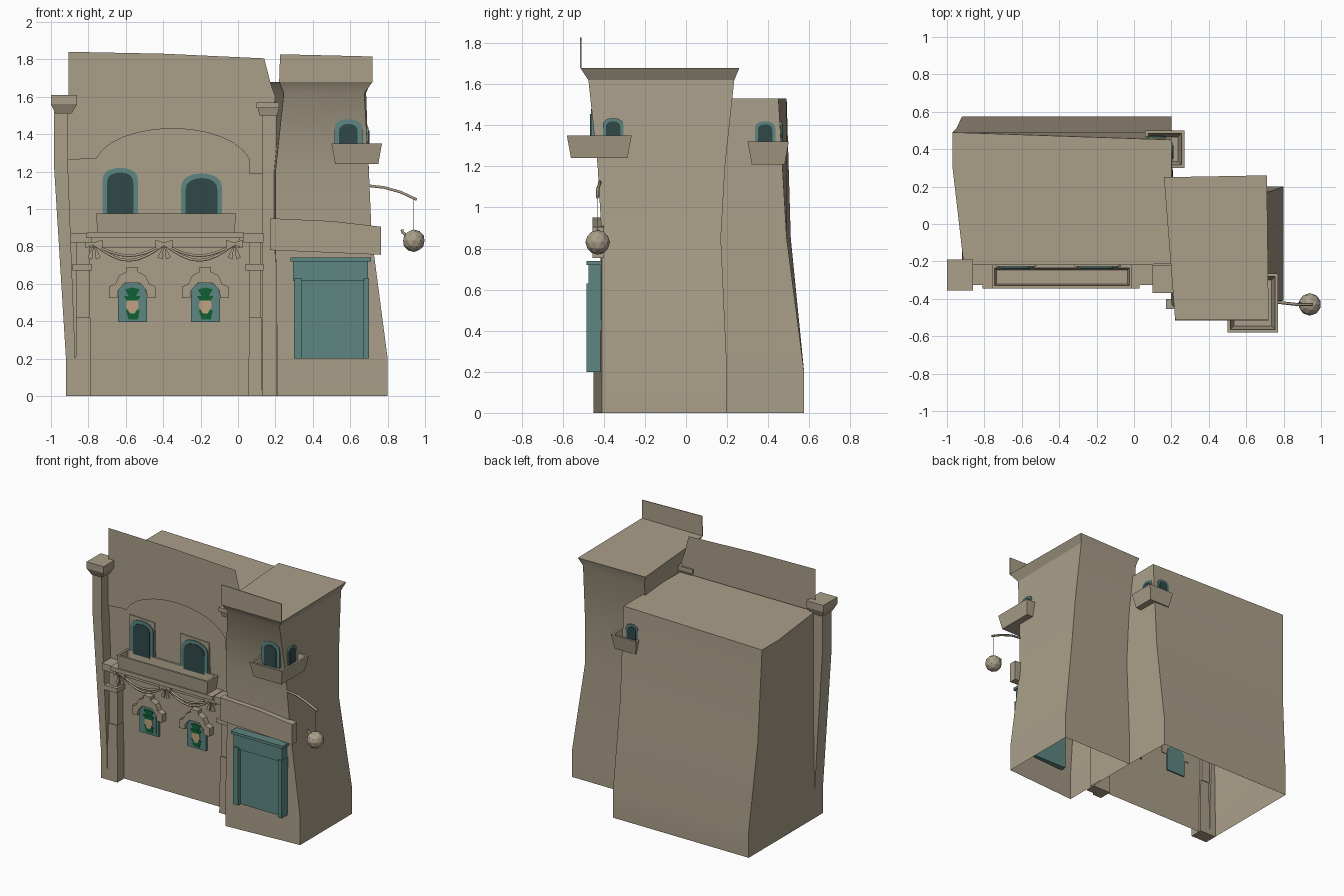
import bpy, bmesh, math
from mathutils import Vector

if "Cube" in bpy.data.objects:
    bpy.data.objects.remove(bpy.data.objects["Cube"], do_unlink=True)


def material(name, rgb):
    m = bpy.data.materials.new(name)
    m.use_nodes = True
    m.diffuse_color = (*rgb, 1)
    m.node_tree.nodes["Principled BSDF"].inputs["Base Color"].default_value = (*rgb, 1)
    return m


STONE = material("sandstone", (0.40, 0.345, 0.25))
TEAL = material("teal paint", (0.11, 0.24, 0.22))
GLASS = material("dark glass", (0.03, 0.065, 0.065))
GREEN = material("deep green", (0.005, 0.12, 0.035))
TAN = material("tan", (0.52, 0.36, 0.22))


def finish(name, bm, mat, smooth=False):
    bmesh.ops.recalc_face_normals(bm, faces=bm.faces)
    me = bpy.data.meshes.new(name)
    bm.to_mesh(me)
    bm.free()
    me.materials.append(mat)
    ob = bpy.data.objects.new(name, me)
    bpy.context.collection.objects.link(ob)
    if smooth:
        bpy.ops.object.select_all(action='DESELECT')
        ob.select_set(True)
        bpy.context.view_layer.objects.active = ob
        bpy.ops.object.shade_smooth_by_angle(angle=math.radians(30))
    return ob


def loft(name, rings, mat=STONE, bottom=True, smooth=False):
    """Skin a stack of (z, [(x, y), ...]) rings and cap it."""
    bm = bmesh.new()
    rows = [[bm.verts.new((x, y, z)) for x, y in ring] for z, ring in rings]
    n = len(rows[0])
    for a, b in zip(rows, rows[1:]):
        for i in range(n):
            j = (i + 1) % n
            bm.faces.new((a[i], a[j], b[j], b[i]))
    bm.faces.new(rows[-1])
    if bottom:
        bm.faces.new(rows[0][::-1])
    return finish(name, bm, mat, smooth)


def rect(x0, x1, y0, y1, grow=0):
    return [(x0 - grow, y0 - grow), (x1 + grow, y0 - grow),
            (x1 + grow, y1 + grow), (x0 - grow, y1 + grow)]


def box(name, x0, x1, y0, y1, z0, z1, mat=STONE, flare=0):
    return loft(name, [(z0, rect(x0, x1, y0, y1)), (z1, rect(x0, x1, y0, y1, flare))], mat)


def trough(name, x0, x1, y0, y1, z0, z1, flare=0.02, wall=0.015):
    """Open-topped balcony box."""
    return loft(name, [(z0, rect(x0, x1, y0, y1, -flare)), (z1, rect(x0, x1, y0, y1)),
                       (z1, rect(x0, x1, y0, y1, -wall)),
                       (z0 + 0.02, rect(x0, x1, y0, y1, -flare - wall))])


def plate(name, pts, pos, depth, mat=STONE, axis='y'):
    """Extrude a (u, z) outline from pos by depth along the axis."""
    bm = bmesh.new()
    to3 = (lambda u, z: (u, pos, z)) if axis == 'y' else (lambda u, z: (pos, u, z))
    f = bm.faces.new([bm.verts.new(to3(u, z)) for u, z in pts])
    if depth:
        g = bmesh.ops.extrude_face_region(bm, geom=[f])
        move = Vector((0, depth, 0)) if axis == 'y' else Vector((depth, 0, 0))
        bmesh.ops.translate(bm, vec=move, verts=[v for v in g['geom'] if isinstance(v, bmesh.types.BMVert)])
    return finish(name, bm, mat)


def arch(c, w, z0, z1, rise):
    """Outline of an opening with a rounded head."""
    top = [(c + w / 2 * math.cos(t), z1 - rise + rise * math.sin(t) ** 0.8)
           for t in [math.pi * i / 8 for i in range(9)]]
    return [(c - w / 2, z0), (c + w / 2, z0)] + top


def window(name, c, w, z0, z1, pos, out, axis='y', border=0.025):
    """Teal arched frame with a dark pane; out is the outward sign."""
    plate(name + "_frame", arch(c, w, z0, z1, w * 0.35), pos - out * 0.02, out * 0.02, TEAL, axis)
    plate(name + "_pane", arch(c, w - 2 * border, z0, z1 - border, w * 0.28), pos, out * 0.005, GLASS, axis)


def tube(name, pts, radius, mat=STONE):
    cu = bpy.data.curves.new(name, 'CURVE')
    cu.dimensions = '3D'
    cu.bevel_depth = radius
    cu.bevel_resolution = 1
    cu.use_fill_caps = True
    s = cu.splines.new('POLY')
    s.points.add(len(pts) - 1)
    for p, co in zip(s.points, pts):
        p.co = (*co, 1)
    cu.materials.append(mat)
    ob = bpy.data.objects.new(name, cu)
    bpy.context.collection.objects.link(ob)


# main hall, open underneath, leaning walls
base = [(-0.92, -0.22), (0.22, -0.22), (0.2, 0.575), (-0.92, 0.575), (-0.92, 0.2)]
loft("main_hall", [
    (0, base), (0.2, base),
    (0.85, [(-0.91, -0.22), (0.22, -0.22), (0.2, 0.49), (-0.95, 0.51), (-0.95, 0.25)]),
    (1.53, [(-0.91, -0.22), (0.2, -0.22), (0.2, 0.45), (-0.97, 0.49), (-0.97, 0.3)])],
    bottom=False, smooth=True)

# tower, pinched at the middle with a flared eave
foot = [(0.21, -0.45), (0.8, -0.41), (0.8, 0.2), (0.21, 0.2)]
loft("tower", [
    (0, foot), (0.2, foot),
    (0.85, [(0.2, -0.41), (0.715, -0.41), (0.715, 0.17), (0.17, 0.17)]),
    (1.2, [(0.2, -0.43), (0.7, -0.43), (0.7, 0.19), (0.17, 0.19)]),
    (1.62, [(0.245, -0.475), (0.675, -0.475), (0.685, 0.235), (0.18, 0.235)]),
    (1.68, [(0.22, -0.515), (0.72, -0.515), (0.71, 0.26), (0.16, 0.25)])],
    bottom=False, smooth=True)
plate("tower_parapet", [(0.22, 1.68), (0.72, 1.68), (0.72, 1.815), (0.225, 1.827)], -0.515, 0.006)

# raised facade front with the broad arch cut out of its lower edge
curve = [(-0.35 + 0.42 * math.cos(t), 1.22 + 0.21 * math.sin(t))
         for t in [math.pi * i / 14 for i in range(1, 14)]]
plate("facade_parapet", [(-0.91, 1.26), (-0.905, 1.84), (-0.4, 1.83), (0.14, 1.805),
                         (0.175, 1.67), (0.2, 1.6), (0.14, 1.19), (0.06, 1.19)] + curve + [(-0.8, 1.27)],
      -0.232, 0)

# corner columns
loft("left_column", [(0, rect(-0.92, -0.87, -0.3, -0.2)), (0.2, rect(-0.92, -0.87, -0.3, -0.2)),
                     (1.25, rect(-0.985, -0.91, -0.31, -0.2)), (1.52, rect(-0.985, -0.91, -0.31, -0.2))])
loft("left_capital", [(1.51, rect(-0.975, -0.89, -0.33, -0.21)), (1.56, rect(-1, -0.86, -0.355, -0.19)),
                      (1.61, rect(-1, -0.86, -0.355, -0.19))])
box("right_column", 0.13, 0.205, -0.28, -0.2, 0, 1.52)
box("right_capital", 0.115, 0.21, -0.35, -0.22, 1.5, 1.54, flare=0.01)
box("right_capital_slab", 0.1, 0.22, -0.37, -0.22, 1.54, 1.57)

# lower pilasters either side of the facade
for side, x0, x1 in (("left", -0.865, -0.795), ("right", 0.06, 0.12)):
    box(side + "_plinth", x0 - 0.005, x1 + 0.01, -0.3, -0.2, 0, 0.42, flare=-0.005)
    box(side + "_pilaster", x0, x1, -0.285, -0.2, 0.42, 0.85)
    box(side + "_pilaster_band", x0 - 0.02, x1 + 0.015, -0.31, -0.2, 0.67, 0.705)
    box(side + "_pilaster_cap", x0 - 0.03, x1 + 0.015, -0.325, -0.2, 0.82, 0.87)

# facade balcony with ledge
trough("facade_balcony", -0.76, -0.01, -0.345, -0.22, 0.87, 0.975, 0.01)
box("balcony_ledge", -0.81, 0.03, -0.345, -0.21, 0.845, 0.875)
box("balcony_board", -0.79, 0.01, -0.275, -0.21, 0.79, 0.845)

# swags and bows below the ledge
knots = (-0.77, -0.395, -0.02)
for n, (a, b) in enumerate(zip(knots, knots[1:])):
    for sag in (0.06, 0.085):
        tube(f"swag_{n}", [(a + (b - a) * i / 8, -0.285, 0.81 - sag * math.sin(math.pi * i / 8))
                           for i in range(9)], 0.008)
for n, k in enumerate(knots):
    plate(f"bow_{n}", [(k - 0.045, 0.79), (k, 0.81), (k + 0.045, 0.79), (k + 0.045, 0.835),
                       (k, 0.82), (k - 0.045, 0.835)], -0.3, 0.02)
    for s in (-1, 1):
        plate(f"ribbon_{n}", [(k, 0.815), (k + s * 0.035, 0.74), (k + s * 0.01, 0.73)], -0.295, 0.015)

# upper facade windows with thin surrounds
for side, c, w, top in (("left", -0.63, 0.19, 1.22), ("right", -0.195, 0.22, 1.19)):
    plate(f"{side}_surround", [(c - w / 2 - 0.012, 0.96), (c + w / 2 + 0.012, 0.96),
                               (c + w / 2 + 0.005, top + 0.01), (c - w / 2 - 0.012, top + 0.02)], -0.228, 0.02)
    window(f"{side}_upper_window", c, w, 0.96, top, -0.235, -1)

# lower niches: stone hood, teal frame, painted figure in a hat
half = [(0.03, 0.69), (0.03, 0.665), (0.07, 0.645), (0.09, 0.6), (0.125, 0.585), (0.125, 0.525),
        (0.08, 0.525), (0.075, 0.565), (0.04, 0.605)]
for side, c in (("left", -0.565), ("right", -0.175)):
    plate(f"{side}_hood", [(c + u, z) for u, z in half] + [(c - u, z) for u, z in reversed(half)],
          -0.265, 0.05)
    plate(f"{side}_niche_frame", arch(c, 0.155, 0.395, 0.61, 0.07), -0.24, 0.03, TEAL)
    plate(f"{side}_niche_panel", arch(c, 0.12, 0.41, 0.595, 0.06), -0.243, 0.003, TEAL)
    for part, mat, y, pts in (
            ("hat", GREEN, -0.249, [(-0.02, 0.535), (0.02, 0.535), (0.04, 0.57), (0, 0.58), (-0.04, 0.57)]),
            ("brim", GREEN, -0.25, [(-0.03, 0.51), (0.03, 0.51), (0.045, 0.535), (-0.045, 0.535)]),
            ("face", TAN, -0.248, [(-0.012, 0.44), (0.012, 0.44), (0.035, 0.48), (0.028, 0.515),
                                   (-0.028, 0.515), (-0.035, 0.48)]),
            ("coat", GREEN, -0.247, [(-0.02, 0.41), (0.03, 0.41), (0.04, 0.46), (-0.035, 0.46)])):
        plate(f"{side}_figure_{part}", [(c + u, z) for u, z in pts], y, 0.005, mat)

# tower doorway
box("door_panel", 0.33, 0.68, -0.455, -0.4, 0.2, 0.64, TEAL)
for side, x0, x1 in (("left", 0.3, 0.34), ("right", 0.67, 0.7)):
    box(f"door_jamb_{side}", x0, x1, -0.485, -0.4, 0.2, 0.63, TEAL)
box("door_lintel", 0.295, 0.695, -0.475, -0.4, 0.615, 0.72, TEAL)
box("door_cornice", 0.28, 0.71, -0.485, -0.4, 0.72, 0.74, TEAL)

# blank board over the door
plate("door_board", [(0.17, 0.78), (0.765, 0.755), (0.765, 0.905), (0.5, 0.935), (0.17, 0.95)], -0.455, 0.055)

# corner balconies with their windows
trough("tower_balcony", 0.5, 0.77, -0.58, -0.265, 1.24, 1.35)
window("tower_front_window", 0.59, 0.15, 1.3, 1.48, -0.462, -1)
window("tower_side_window", -0.355, 0.1, 1.3, 1.435, 0.697, 1, 'x', 0.015)
trough("rear_balcony", 0.06, 0.27, 0.3, 0.5, 1.21, 1.32)
window("rear_side_window", 0.385, 0.1, 1.27, 1.42, 0.205, 1, 'x', 0.015)
window("rear_window", 0.12, 0.1, 1.27, 1.42, 0.468, 1, 'y', 0.015)

# hanging lantern on a bent rod
tube("lantern_rod", [(0.69, -0.42, 1.125), (0.78, -0.42, 1.115), (0.87, -0.43, 1.09), (0.955, -0.43, 1.05)], 0.008)
tube("lantern_cord", [(0.937, -0.43, 1.055), (0.937, -0.43, 0.88)], 0.002)
bm = bmesh.new()
bmesh.ops.create_icosphere(bm, subdivisions=2, radius=0.06)
bmesh.ops.translate(bm, vec=(0.94, -0.43, 0.83), verts=bm.verts)
finish("lantern", bm, STONE)
tube("lantern_spout", [(0.9, -0.43, 0.86), (0.88, -0.43, 0.875), (0.876, -0.43, 0.89)], 0.009)
